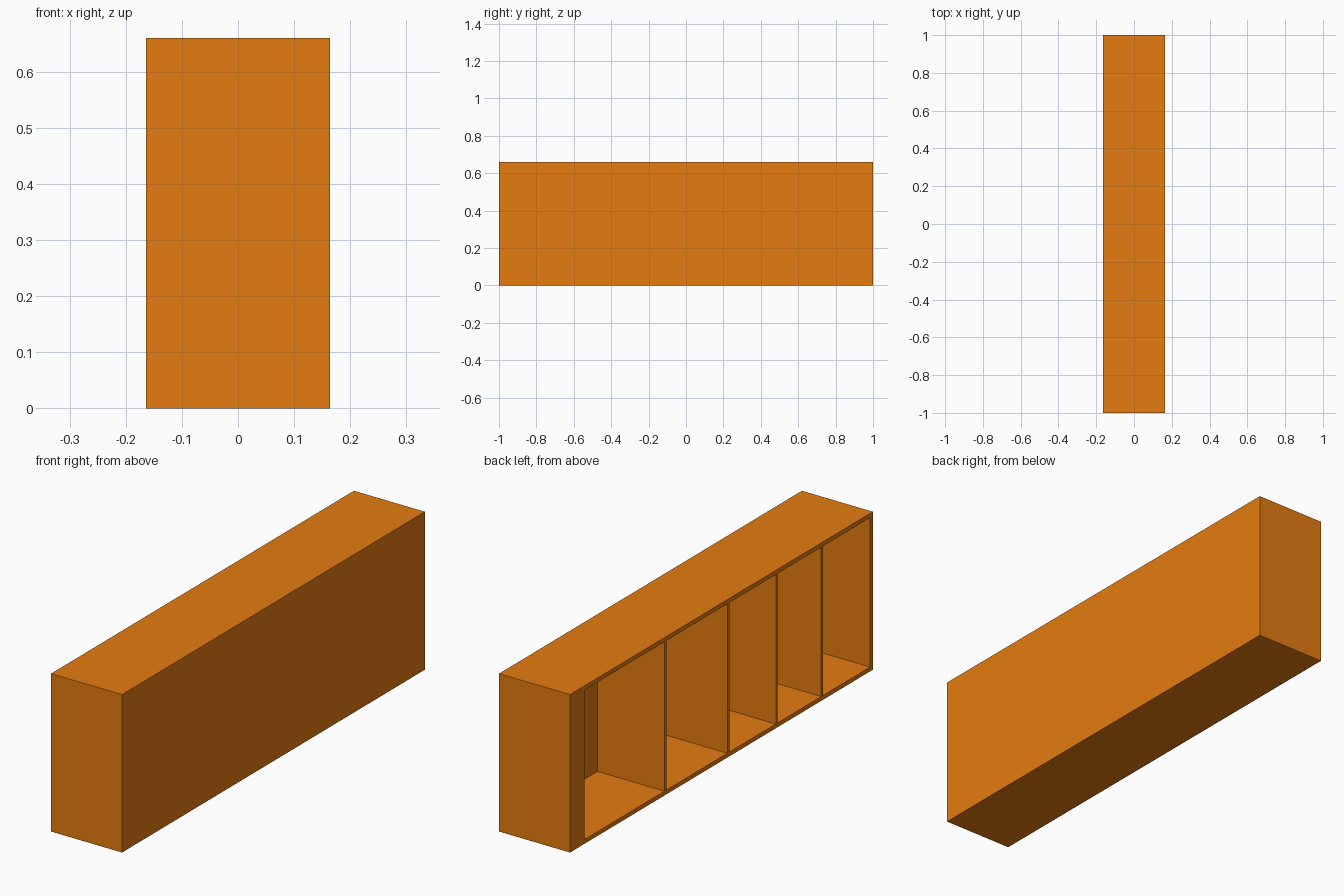
import bpy
import bmesh

if "Cube" in bpy.data.objects:
    bpy.data.objects.remove(bpy.data.objects["Cube"])

# Bookcase lying on its side: open towards -x, plinth at +y, crown at -y
HX, HY, H = 0.164, 1.0, 0.66   # half depth, half length, height
T = 0.018                      # shell board thickness
S = 0.013                      # shelf thickness

wood = bpy.data.materials.new("orange_wood")
wood.diffuse_color = (0.78, 0.2, 0.005, 1)
wood.use_nodes = True
wood.node_tree.nodes["Principled BSDF"].inputs["Base Color"].default_value = wood.diffuse_color


def board(name, lo, hi):
    """Axis-aligned board between two opposite corners."""
    bm = bmesh.new()
    bmesh.ops.create_cube(bm, size=1)
    for v in bm.verts:
        v.co = [lo[i] + (v.co[i] + 0.5) * (hi[i] - lo[i]) for i in range(3)]
    mesh = bpy.data.meshes.new(name)
    bm.to_mesh(mesh)
    bm.free()
    mesh.materials.append(wood)
    ob = bpy.data.objects.new(name, mesh)
    bpy.context.collection.objects.link(ob)
    return ob


# Long side boards (lower and upper as the case lies)
board("lower_side", (-HX, -HY, 0), (HX, HY, T))
board("upper_side", (-HX, -HY, H - T), (HX, HY, H))

# Back panel closing the case
board("back_panel", (HX - T, -HY, T), (HX, HY, H - T))

# Crown board and thick plinth at the two ends
board("crown", (-HX, -HY, T), (HX - T, -HY + T, H - T))
board("plinth", (-HX, 0.905, T), (HX - T, HY, H - T))

# Shelves dividing the case into five compartments
for i, y in enumerate((0.37, -0.045, -0.365, -0.665)):
    board(f"shelf_{i + 1}", (-HX, y - S / 2, T), (HX - T, y + S / 2, H - T))
